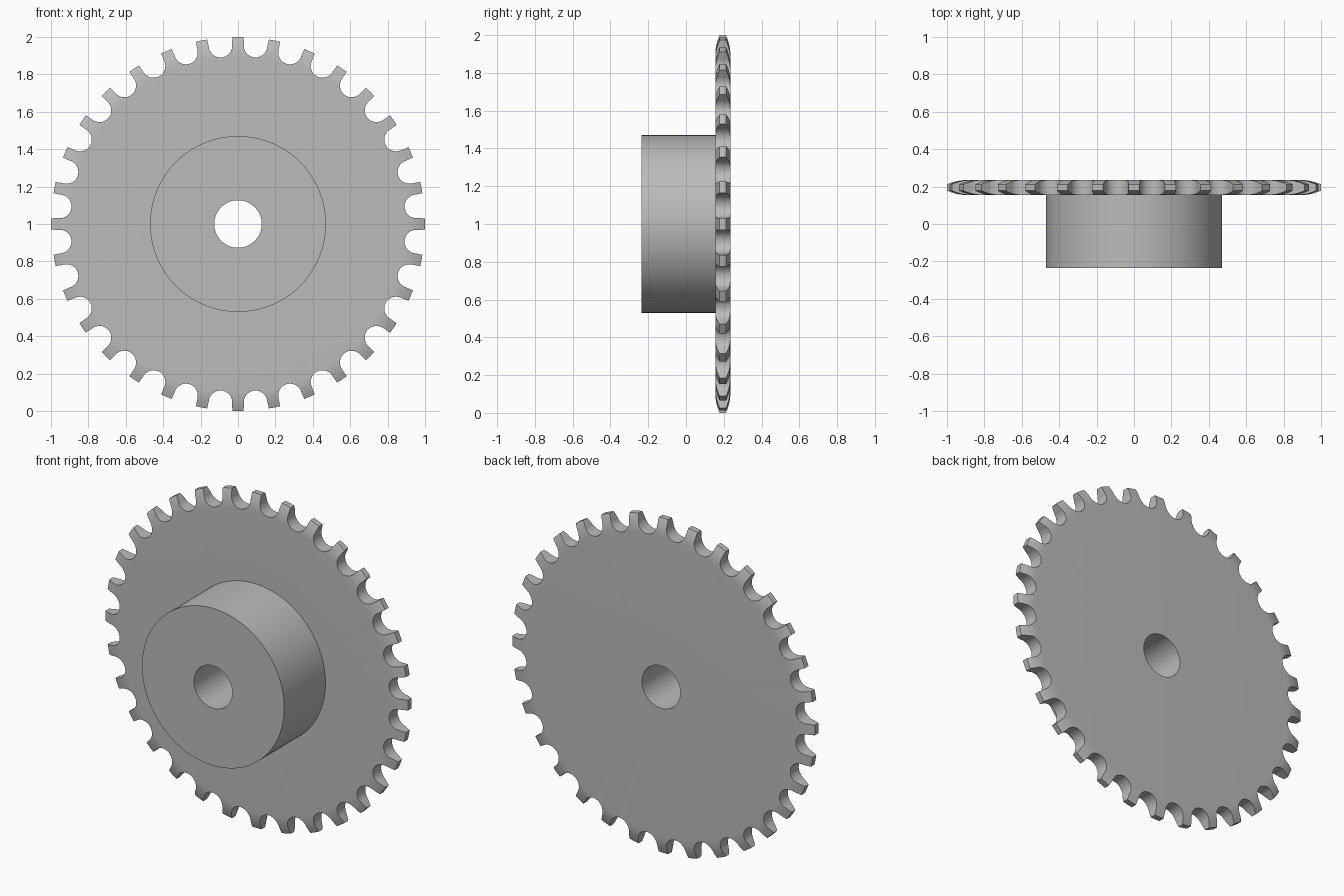
import bpy, bmesh, math
from mathutils import Matrix, Vector

TEETH = 32
CENTRE = Matrix.Translation((0, 0, 1))

old = bpy.data.objects.get("Cube")
if old:
    bpy.data.objects.remove(old, do_unlink=True)

steel = bpy.data.materials.new("steel grey")
steel.use_nodes = True
colour = (0.5, 0.5, 0.5, 1)
steel.diffuse_color = colour
steel.node_tree.nodes["Principled BSDF"].inputs["Base Color"].default_value = colour


def make_object(name, bm):
    bmesh.ops.recalc_face_normals(bm, faces=bm.faces)
    mesh = bpy.data.meshes.new(name)
    bm.to_mesh(mesh)
    bm.free()
    mesh.materials.append(steel)
    obj = bpy.data.objects.new(name, mesh)
    bpy.context.collection.objects.link(obj)
    return obj


def lathe(name, profile, segments):
    """Revolve a closed (radius, y) profile about the wheel axis."""
    bm = bmesh.new()
    rings = []
    for i in range(segments):
        a = math.tau * i / segments
        rings.append([bm.verts.new(CENTRE @ Vector((r * math.sin(a), y, r * math.cos(a))))
                      for r, y in profile])
    n = len(profile)
    for i, ring in enumerate(rings):
        nxt = rings[(i + 1) % segments]
        for j in range(n):
            k = (j + 1) % n
            bm.faces.new((ring[j], ring[k], nxt[k], nxt[j]))
    return make_object(name, bm)


# Wheel profile: bored hub, thin disc and a rim that curves in to narrow tips
mid, half, tip_half = 0.195, 0.04, 0.017
rim_start, steps = 0.895, 6
curve = []
for i in range(steps + 1):
    t = i / steps
    curve.append((rim_start + (1 - rim_start) * t, half - (half - tip_half) * t ** 2))
profile = [(0.127, -0.235), (0.47, -0.235), (0.47, mid - half)]
profile += [(r, mid - w) for r, w in curve]
profile += [(r, mid + w) for r, w in reversed(curve)]
profile += [(0.127, mid + half)]
sprocket = lathe("sprocket_wheel", profile, TEETH * 6)

# Round-bottomed slots between the teeth
slot_r, slot_mid, flare = 0.063, 0.958, 0.075
outline = [(flare, 1.06)]
for i in range(17):
    a = math.pi * i / 16
    outline.append((slot_r * math.cos(a), slot_mid - slot_r * math.sin(a)))
outline.append((-flare, 1.06))
bm = bmesh.new()
for i in range(TEETH):
    turn = CENTRE @ Matrix.Rotation(math.tau * (i + 0.5) / TEETH, 4, 'Y')
    front, back = [[bm.verts.new(turn @ Vector((x, y, z))) for x, z in outline]
                   for y in (0.1, 0.3)]
    bm.faces.new(front)
    bm.faces.new(list(reversed(back)))
    for j in range(len(outline)):
        k = (j + 1) % len(outline)
        bm.faces.new((front[k], front[j], back[j], back[k]))
cutter = make_object("tooth_gap_cutter", bm)
cutter.hide_render = True

# Cut the teeth, then drop the cutter
cut = sprocket.modifiers.new("tooth gaps", 'BOOLEAN')
cut.operation = 'DIFFERENCE'
cut.solver = 'EXACT'
cut.object = cutter
bpy.context.view_layer.objects.active = sprocket
sprocket.select_set(True)
bpy.ops.object.modifier_apply(modifier=cut.name)
bpy.data.objects.remove(cutter, do_unlink=True)
bpy.ops.object.shade_smooth_by_angle(angle=math.radians(30))
